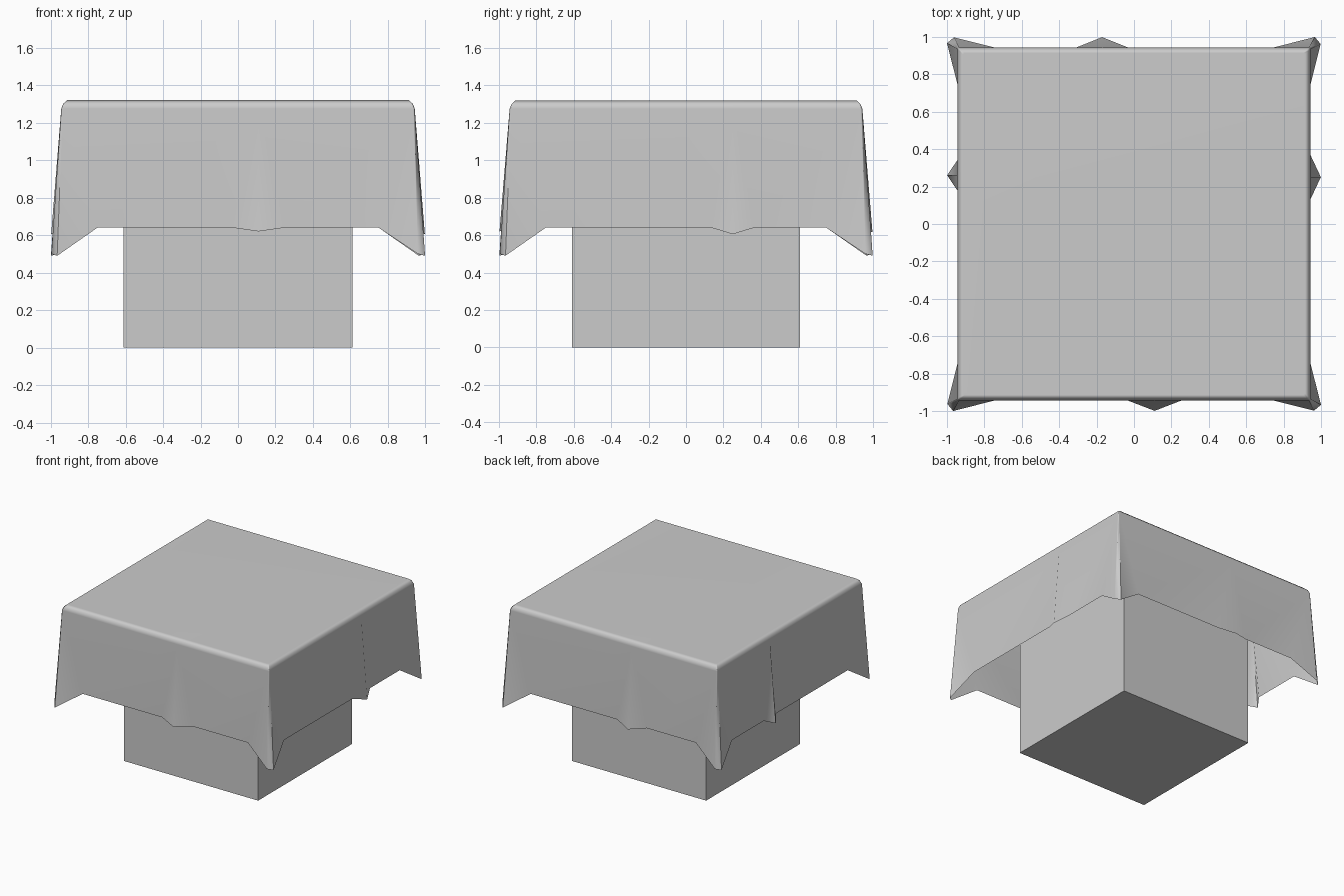
import bpy, bmesh
from math import pi
from mathutils import Vector, Matrix

cube = bpy.data.objects.get("Cube")
if cube:
    bpy.data.objects.remove(cube, do_unlink=True)

grey = bpy.data.materials.new("light grey")
grey.use_nodes = True
color = (0.6, 0.6, 0.6, 1)
grey.diffuse_color = color
grey.node_tree.nodes["Principled BSDF"].inputs["Base Color"].default_value = color


def add_object(name, bm):
    mesh = bpy.data.meshes.new(name)
    bm.to_mesh(mesh)
    bm.free()
    mesh.materials.append(grey)
    obj = bpy.data.objects.new(name, mesh)
    bpy.context.collection.objects.link(obj)
    return obj


# Cube pedestal, reaching up under the cloth
SIZE = 1.22
bm = bmesh.new()
bmesh.ops.create_cube(bm, size=SIZE, matrix=Matrix.Translation((0, 0, SIZE / 2)))
add_object("pedestal", bm)

# Cloth: each side has flared corners and one hanging fold (position, half width, low point)
HALF, RIM = 0.943, 0.64
folds = [(0.11, 0.14, 0.62), (0.25, 0.115, 0.605), (0.17, 0.135, 0.615), (-0.26, 0.08, 0.605)]
hem, shoulder = [], []
for side, (pos, width, low) in enumerate(folds):
    turn = Matrix.Rotation(side * pi / 2, 3, 'Z')
    bottom = [(-0.965, -0.998, 0.49), (-0.75, -HALF, RIM), (pos - width, -HALF, RIM), (pos, -0.997, low),
              (pos + width, -HALF, RIM), (0.75, -HALF, RIM), (0.96, -0.996, 0.5)]
    across = [-0.935, -0.935, pos, pos, pos, 0.935, 0.935]
    hem += [turn @ Vector(p) for p in bottom]
    shoulder += [turn @ Vector((x, -HALF, 1.275)) for x in across]


def inner_ring(half, z):
    return [Vector((p.x * half / HALF, p.y * half / HALF, z)) for p in shoulder]


bm = bmesh.new()
rings = [[bm.verts.new(p) for p in ring]
         for ring in (hem, shoulder, inner_ring(0.932, 1.302), inner_ring(0.912, 1.32))]
count = len(hem)
for lower, upper in zip(rings, rings[1:]):
    for i in range(count):
        j = (i + 1) % count
        bm.faces.new((lower[i], lower[j], upper[j], upper[i]))
bm.faces.new(rings[-1])
bmesh.ops.remove_doubles(bm, verts=bm.verts, dist=0.0005)
cloth = add_object("tablecloth", bm)

bpy.ops.object.select_all(action='DESELECT')
cloth.select_set(True)
bpy.context.view_layer.objects.active = cloth
bpy.ops.object.shade_smooth_by_angle(angle=pi / 3)
# Keep the flat top evenly shaded
weighted = cloth.modifiers.new("even shading", 'WEIGHTED_NORMAL')
weighted.keep_sharp = True
